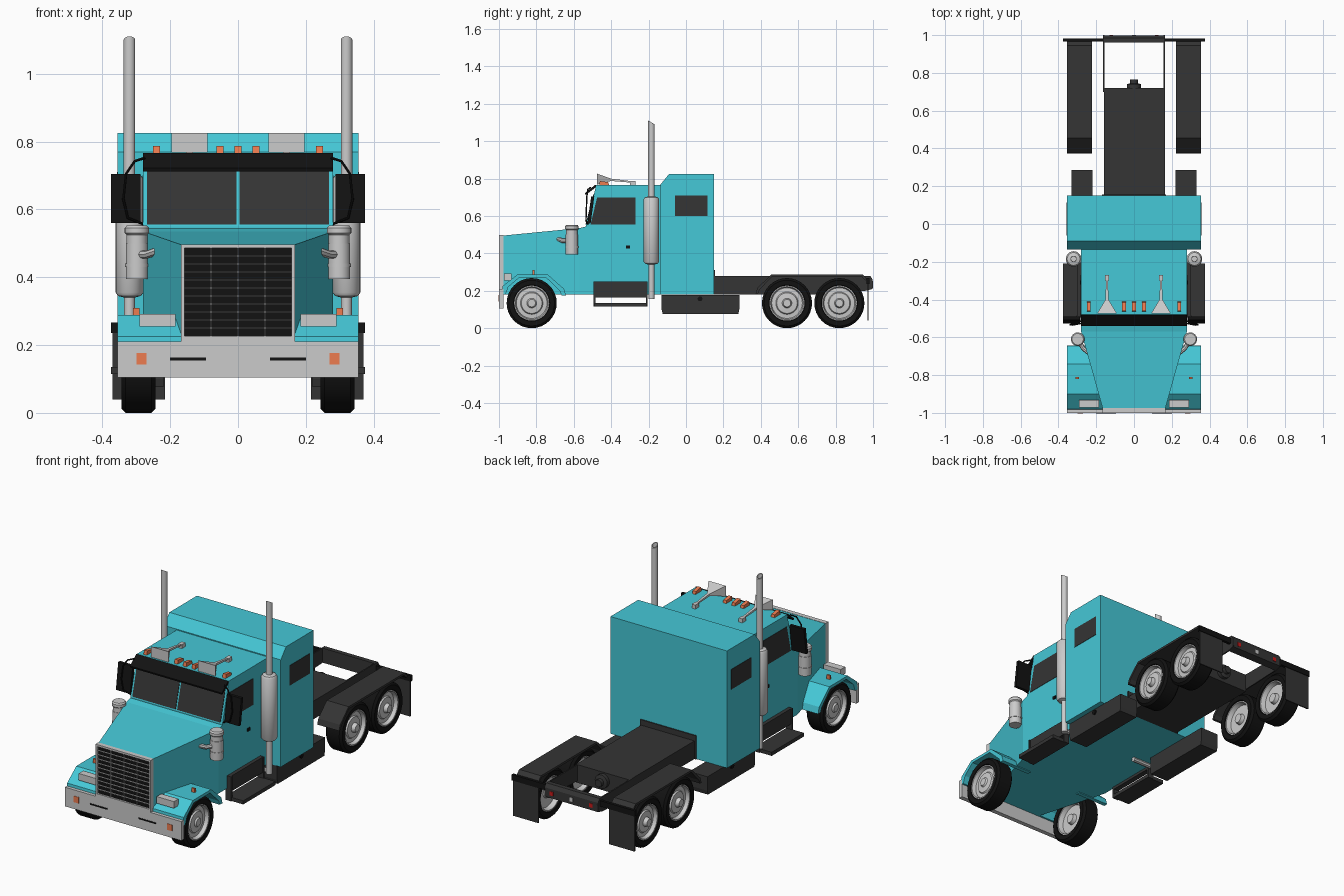
import bpy, bmesh, math
from mathutils import Vector


def material(name, r, g, b):
    m = bpy.data.materials.new(name)
    m.diffuse_color = (r, g, b, 1)
    return m


TEAL = material("teal_paint", 0.06, 0.58, 0.68)
DARK = material("dark_trim", 0.035, 0.035, 0.035)
BLACK = material("black", 0.006, 0.006, 0.006)
ORANGE = material("amber", 0.85, 0.2, 0.08)
RED = material("red", 0.6, 0.01, 0.01)
LAMP = material("lamp", 0.55, 0.55, 0.55)
GREY = None


def finish(name, mesh, mat=None, both=False, smooth=False):
    o = bpy.data.objects.new(name, mesh)
    bpy.context.scene.collection.objects.link(o)
    if mat:
        mesh.materials.clear()
        mesh.materials.append(mat)
    if smooth:
        mesh.shade_smooth()
        mesh.set_sharp_from_angle(angle=math.radians(35))
    if both:
        o.modifiers.new("mirror", "MIRROR").use_mirror_merge = False
    return o


def from_rings(name, rings, mat, both=False, smooth=False, caps=True):
    """Join equal-length rings of points into a skin."""
    bm = bmesh.new()
    vs = [[bm.verts.new(p) for p in r] for r in rings]
    n = len(rings[0])
    for a, b in zip(vs, vs[1:]):
        for i in range(n):
            j = (i + 1) % n
            bm.faces.new((a[i], a[j], b[j], b[i]))
    if caps:
        bm.faces.new(vs[0])
        bm.faces.new(vs[-1])
    bmesh.ops.remove_doubles(bm, verts=bm.verts, dist=1e-5)
    bmesh.ops.recalc_face_normals(bm, faces=bm.faces)
    me = bpy.data.meshes.new(name)
    bm.to_mesh(me)
    bm.free()
    return finish(name, me, mat, both, smooth)


def prism(name, profile, x0, x1, mat, both=False):
    """Side (y, z) profile extruded along x."""
    return from_rings(name, [[(x, y, z) for y, z in profile] for x in (x0, x1)], mat, both)


def box(name, x0, x1, y0, y1, z0, z1, mat, both=False):
    return prism(name, [(y0, z0), (y1, z0), (y1, z1), (y0, z1)], x0, x1, mat, both)


def lathe(name, profile, axis, c, mat, both=False, n=24):
    """(radius, height) profile turned around an axis through c."""
    rings = []
    for r, h in profile:
        ring = []
        for i in range(n):
            a = 2 * math.pi * i / n
            u, v = r * math.cos(a), r * math.sin(a)
            p = {"X": (h, u, v), "Y": (u, h, v), "Z": (u, v, h)}[axis]
            ring.append(Vector(p) + Vector(c))
        rings.append(ring)
    return from_rings(name, rings, mat, both, True, caps=False)


def tube(name, pts, r, mat, both=True):
    cu = bpy.data.curves.new(name, "CURVE")
    cu.dimensions = "3D"
    cu.bevel_depth, cu.bevel_resolution, cu.use_fill_caps = r, 2, True
    sp = cu.splines.new("POLY")
    sp.points.add(len(pts) - 1)
    for p, co in zip(sp.points, pts):
        p.co = (*co, 1)
    tmp = bpy.data.objects.new("tmp", cu)
    bpy.context.scene.collection.objects.link(tmp)
    me = bpy.data.meshes.new_from_object(tmp.evaluated_get(bpy.context.evaluated_depsgraph_get()))
    bpy.data.objects.remove(tmp)
    return finish(name, me, mat, both, True)


# Hood: widens from the grille to the cab
def section(y, w, top):
    return [(-w, y, 0.18), (w, y, 0.18), (w, y, top), (-w, y, top)]
from_rings("hood", [section(-0.98, 0.165, 0.495), section(-0.57, 0.28, 0.535), section(-0.53, 0.28, 0.545)], TEAL)

# Cab and sleeper
prism("cab", [(-0.535, 0.18), (-0.535, 0.55), (-0.48, 0.765), (-0.13, 0.765), (-0.13, 0.18)], -0.28, 0.28, TEAL)
prism("sleeper", [(-0.135, 0.18), (-0.135, 0.77), (-0.09, 0.825), (0.15, 0.825), (0.15, 0.18)], -0.355, 0.355, TEAL)

# Glass and door handles
prism("windshield", [(-0.537, 0.555), (-0.53, 0.555), (-0.489, 0.715), (-0.496, 0.715)], 0.005, 0.268, DARK, True)
prism("door_window", [(-0.51, 0.555), (-0.27, 0.555), (-0.27, 0.70), (-0.475, 0.70)], 0.277, 0.282, DARK, True)
box("sleeper_window", 0.352, 0.357, -0.06, 0.115, 0.6, 0.71, DARK, True)
box("door_handle", 0.278, 0.286, -0.32, -0.3, 0.427, 0.443, BLACK, True)

# Sun visor and mirrors
prism("sun_visor", [(-0.485, 0.767), (-0.54, 0.722), (-0.537, 0.712), (-0.476, 0.757)], -0.28, 0.28, BLACK)
prism("mirror", [(-0.527, 0.56), (-0.51, 0.56), (-0.49, 0.705), (-0.507, 0.705)], 0.287, 0.375, BLACK, True)
tube("mirror_arm", [(0.275, -0.51, 0.752), (0.305, -0.525, 0.742), (0.33, -0.53, 0.705), (0.338, -0.533, 0.63),
                    (0.325, -0.535, 0.575), (0.275, -0.525, 0.555)], 0.004, BLACK)

# Roof marker lights and horns
for x in (-0.24, -0.053, 0, 0.053, 0.24):
    prism("roof_light", [(-0.465, 0.76), (-0.46, 0.787), (-0.415, 0.78), (-0.41, 0.76)], x - 0.01, x + 0.01, ORANGE)


def square(x, y, z, w, h):
    return [(x - w, y, z - h), (x + w, y, z - h), (x + w, y, z + h), (x - w, y, z + h)]
from_rings("horn", [square(0.143, -0.475, 0.797, 0.053, 0.029), square(0.143, -0.40, 0.793, 0.008, 0.006),
                    square(0.143, -0.29, 0.782, 0.005, 0.004)], GREY, True)
box("horn_foot", 0.132, 0.154, -0.30, -0.27, 0.76, 0.787, GREY, True)

# Grille
box("grille_back", -0.16, 0.16, -0.99, -0.975, 0.22, 0.49, BLACK)
box("grille_side", 0.158, 0.168, -1, -0.975, 0.21, 0.497, GREY, True)
box("grille_top", -0.168, 0.168, -1, -0.975, 0.486, 0.497, GREY)
box("grille_bottom", -0.168, 0.168, -1, -0.975, 0.208, 0.226, GREY)
for i in range(10):
    z = 0.25 + i * 0.0237
    box("grille_slat", -0.16, 0.16, -0.995, -0.985, z - 0.0015, z + 0.0015, GREY)
for x in (-0.08, 0, 0.08):
    box("grille_bar", x - 0.0015, x + 0.0015, -0.996, -0.985, 0.222, 0.488, GREY)

# Bumper with lights and slots
box("bumper", -0.355, 0.355, -1, -0.975, 0.105, 0.21, GREY)
box("bumper_light", 0.27, 0.3, -1.002, -0.99, 0.143, 0.177, ORANGE, True)
box("bumper_slot", 0.095, 0.2, -1.002, -0.99, 0.155, 0.163, BLACK, True)

# Front fenders with headlights and markers
prism("front_fender", [(-0.985, 0.18), (-0.98, 0.225), (-0.90, 0.288), (-0.74, 0.288), (-0.652, 0.21), (-0.642, 0.175),
                       (-0.665, 0.175), (-0.675, 0.2), (-0.75, 0.272), (-0.89, 0.272), (-0.95, 0.22), (-0.965, 0.18)],
      0.165, 0.355, TEAL, True)
box("headlight", 0.185, 0.29, -0.972, -0.932, 0.255, 0.292, LAMP, True)
box("fender_marker", 0.29, 0.31, -0.82, -0.81, 0.285, 0.31, ORANGE, True)

# Air cleaners and intake pipes
lathe("air_cleaner", [(0, 0.395), (0.033, 0.395), (0.033, 0.43), (0.035, 0.43), (0.035, 0.44), (0.033, 0.44),
                      (0.033, 0.50), (0.031, 0.50), (0.031, 0.525), (0.036, 0.53), (0.036, 0.545), (0.03, 0.552), (0, 0.552)],
      "Z", (0.298, -0.61, 0), GREY, True)
tube("intake_pipe", [(0.29, -0.625, 0.467), (0.268, -0.66, 0.467), (0.23, -0.69, 0.48)], 0.012, GREY)

# Exhaust stacks with slanted tips
stack = lathe("exhaust_stack", [(0, 0.155), (0.016, 0.155), (0.016, 0.34), (0.034, 0.345), (0.041, 0.355), (0.041, 0.69),
                                (0.034, 0.70), (0.017, 0.705), (0.017, 1.10), (0.013, 1.10), (0.013, 0.95), (0, 0.95)],
              "Z", (0.32, -0.185, 0), GREY, True)
for v in stack.data.vertices:
    if v.co.z > 1.05:
        v.co.z -= (v.co.y + 0.185) * 0.6
tube("exhaust_pipe", [(0.32, -0.185, 0.168), (0.15, -0.185, 0.168)], 0.013, GREY)

# Steps and side boxes
box("step_panel", 0.27, 0.30, -0.49, -0.21, 0.165, 0.25, DARK, True)
box("step_plate", 0.27, 0.375, -0.49, -0.21, 0.115, 0.135, DARK, True)
for y in (-0.495, -0.215):
    prism("step_end", [(y, 0.115), (y + 0.01, 0.115), (y + 0.01, 0.25), (y, 0.25)], 0.27, 0.305, DARK, True)
prism("side_box", [(-0.13, 0.10), (-0.13, 0.177), (0.285, 0.177), (0.285, 0.10), (0.28, 0.077), (-0.125, 0.077)],
      0.22, 0.33, DARK, True)
lathe("filler_cap", [(0, 0.338), (0.013, 0.338), (0.013, 0.32), (0, 0.32)], "X", (0, 0.075, 0.157), BLACK, True, 12)

# Rear frame, coupling and tail lights
box("frame_deck", -0.16, 0.165, 0.14, 0.72, 0.18, 0.28, DARK)
box("frame_back_plate", -0.17, 0.17, 0.145, 0.156, 0.18, 0.31, DARK)
prism("frame_rail", [(0.70, 0.19), (0.70, 0.28), (0.96, 0.28), (1.0, 0.25), (1.0, 0.215), (0.96, 0.20)],
      0.156, 0.163, DARK, True)
prism("rear_crossbar", [(0.96, 0.20), (0.96, 0.28), (0.985, 0.28), (0.998, 0.26), (0.998, 0.21)], -0.163, 0.163, DARK)
lathe("rear_coupling", [(0, 0.71), (0.038, 0.71), (0.038, 0.74), (0.02, 0.745), (0.02, 0.765), (0, 0.765)],
      "Y", (0, 0, 0.235), DARK)
box("tail_light", 0.11, 0.13, 0.99, 1.0, 0.225, 0.247, RED, True)
box("plate_light", -0.01, 0.01, 0.99, 1.0, 0.225, 0.247, LAMP)

# Rear fenders and mud flaps
prism("rear_fender", [(0.372, 0.185), (0.382, 0.215), (0.455, 0.287), (0.945, 0.287), (0.968, 0.262),
                      (0.958, 0.255), (0.94, 0.275), (0.46, 0.275), (0.395, 0.208), (0.385, 0.185)],
      0.222, 0.355, DARK, True)
box("mud_flap", 0.215, 0.37, 0.97, 0.977, 0.04, 0.25, DARK, True)
box("flap_hanger", 0.155, 0.375, 0.966, 0.981, 0.235, 0.267, BLACK, True)

# Wheels
for name, y, hub in (("front", -0.825, 0.338), ("middle", 0.54, 0.35), ("rear", 0.82, 0.35)):
    c = (0, y, 0.134)
    lathe(name + "_tyre", [(0.092, 0.26), (0.097, 0.245), (0.122, 0.243), (0.134, 0.255), (0.134, 0.332), (0.122, 0.343),
                           (0.097, 0.341), (0.092, 0.33), (0.092, 0.26)], "X", c, BLACK, True, 32)
    lathe(name + "_rim", [(0, hub), (0.02, hub), (0.026, 0.33), (0.055, 0.327), (0.06, 0.32), (0.082, 0.318), (0.088, 0.338),
                          (0.094, 0.338), (0.094, 0.25), (0.088, 0.25), (0.08, 0.275), (0.03, 0.275), (0.025, 0.255), (0, 0.255)],
          "X", c, GREY, True, 32)
